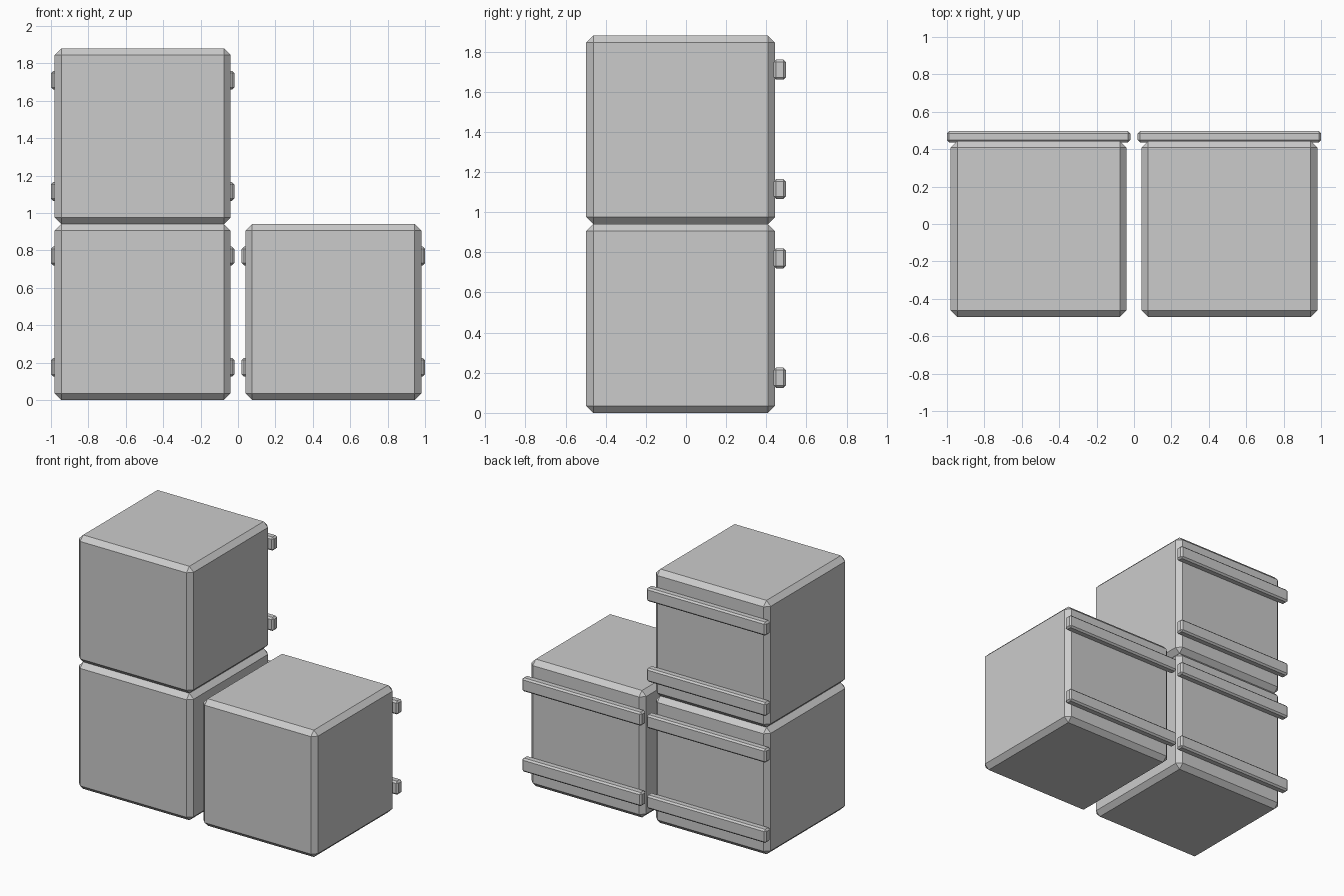
import bpy, bmesh
from mathutils import Vector

if "Cube" in bpy.data.objects:
    bpy.data.objects.remove(bpy.data.objects["Cube"])


def chamfered_box(name, lo, hi, chamfer):
    lo, hi = Vector(lo), Vector(hi)
    size, mid = hi - lo, (lo + hi) / 2
    bm = bmesh.new()
    bmesh.ops.create_cube(bm, size=1)
    bmesh.ops.scale(bm, vec=size, verts=bm.verts)
    bmesh.ops.bevel(bm, geom=bm.edges[:], offset=chamfer, offset_type='OFFSET',
                    segments=1, affect='EDGES', profile=0.5)
    mesh = bpy.data.meshes.new(name)
    bm.to_mesh(mesh)
    bm.free()
    obj = bpy.data.objects.new(name, mesh)
    obj.location = mid
    bpy.context.collection.objects.link(obj)
    return obj


SIDE = 0.94
HALF = SIDE / 2
FRONT, BACK = -0.497, 0.443

# Three boxes: a stack of two on the left, one on the right
boxes = {"lower_left": (-0.51, 0), "upper_left": (-0.51, SIDE), "right": (0.51, 0)}

for label, (x, z) in boxes.items():
    chamfered_box(label + "_box", (x - HALF, FRONT, z), (x + HALF, BACK, z + SIDE), 0.035)
    # Two horizontal rails on the back of each box
    for level, dz in (("lower", 0.175), ("upper", 0.77)):
        chamfered_box(f"{label}_{level}_rail",
                      (x - 0.49, 0.437, z + dz - 0.05),
                      (x + 0.49, 0.497, z + dz + 0.05), 0.012)
